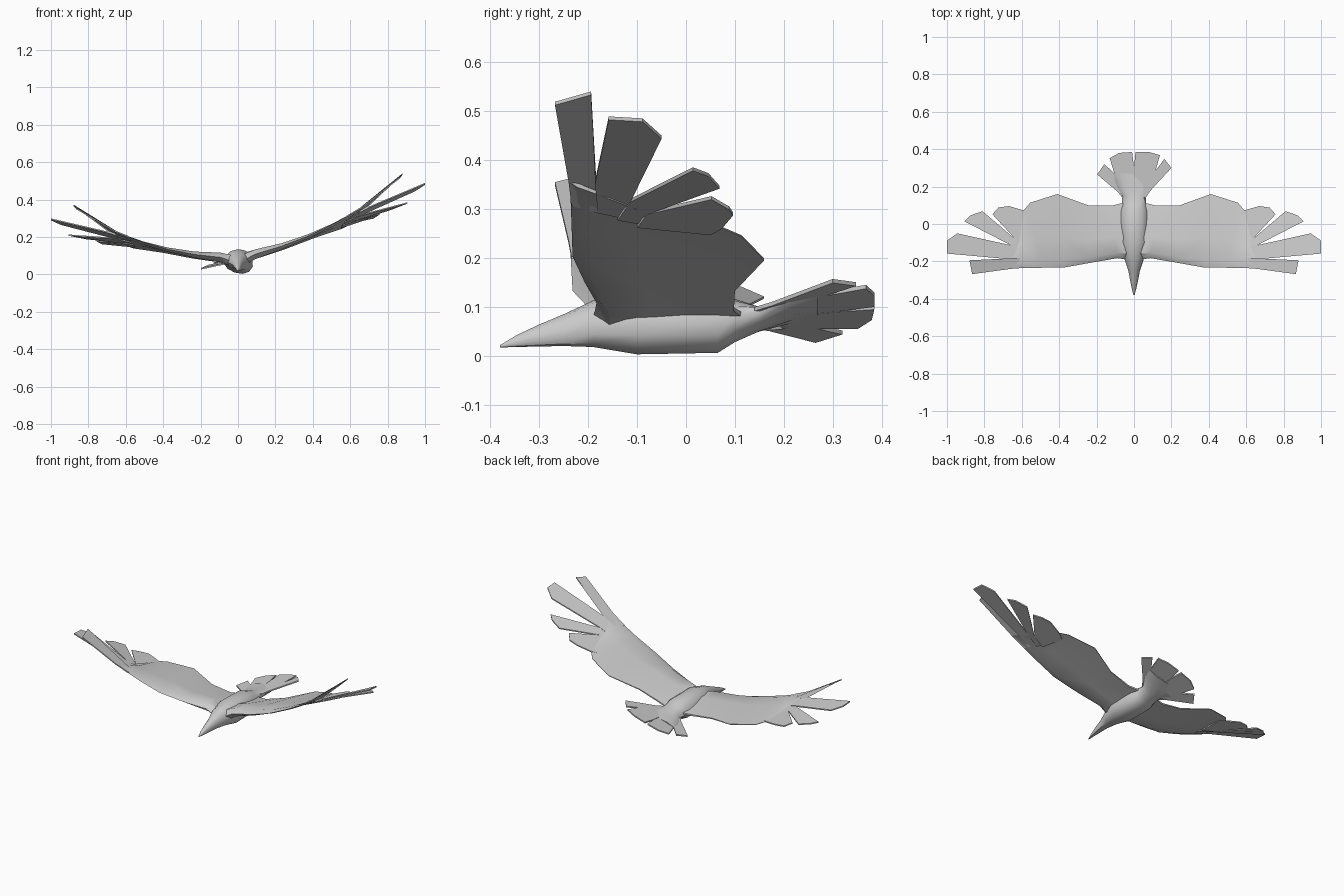
import bpy, bmesh, math


def finish(bm, name):
    bmesh.ops.recalc_face_normals(bm, faces=bm.faces)
    mesh = bpy.data.meshes.new(name)
    bm.to_mesh(mesh)
    bm.free()
    ob = bpy.data.objects.new(name, mesh)
    bpy.context.collection.objects.link(ob)
    bpy.ops.object.select_all(action='DESELECT')
    ob.select_set(True)
    bpy.context.view_layer.objects.active = ob
    bpy.ops.object.shade_smooth_by_angle(angle=math.radians(40))
    return ob


def loft(bm, rings):
    """Skin closed rings of points and cap both ends."""
    vs = [[bm.verts.new(p) for p in r] for r in rings]
    n = len(vs[0])
    for a, b in zip(vs, vs[1:]):
        for i in range(n):
            j = (i + 1) % n
            bm.faces.new((a[i], a[j], b[j], b[i]))
    bm.faces.new(vs[0])
    bm.faces.new(vs[-1])


def feather(bm, pts, t):
    """Thin slab following an outline."""
    loft(bm, [[(x, y, z + d) for x, y, z in pts] for d in (t / 2, -t / 2)])


# Body: y, half width, top z, bottom z, roll slope
sections = [
    (-.38, .003, .022, .017, 0), (-.345, .012, .043, .018, 0),
    (-.30, .021, .064, .019, 0), (-.25, .030, .085, .020, 0),
    (-.19, .050, .113, .018, .05), (-.10, .078, .135, .003, .09),
    (.065, .078, .130, .006, .09), (.10, .066, .116, .028, .15),
    (.15, .062, .100, .050, .25), (.22, .105, .096, .074, .3),
    (.27, .12, .092, .084, .3)]
rings = []
for y, w, top, bot, roll in sections:
    ring = []
    for i in range(12):
        a = math.tau * i / 12
        x = w * math.cos(a)
        h = (top - bot) / 2 * math.sin(a)
        lean = -.35 * min(h, 0)          # belly swings sideways in the bank
        ring.append((x + lean, y, (top + bot) / 2 + h + roll * x * abs(math.cos(a))))
    rings.append(ring)
bm = bmesh.new()
loft(bm, rings)
finish(bm, "body")

# Tail fan: four banked feathers
bm = bmesh.new()
tail = [
    [(0, .15), (.06, .14), (.112, .27), (.138, .368), (.08, .385), (.008, .385), (.001, .31)],
    [(.03, .15), (.062, .14), (.085, .175), (.20, .30), (.162, .348), (.105, .27)],
    [(0, .15), (-.06, .14), (-.105, .27), (-.13, .352), (-.08, .38), (-.01, .385), (-.001, .31)],
    [(-.03, .15), (-.062, .14), (-.085, .17), (-.197, .265), (-.158, .32), (-.1, .265)]]
for f in tail:
    feather(bm, [(x, y, .076 + .1 * (y - .13) + .3 * x) for x, y in f], .008)
finish(bm, "tail_fan")

# Wing stations: leading edge, trailing edge, thickness
stations = [
    ((.03, -.19, .075), (.03, .12, .08), .065),
    ((.09, -.183, .108), (.12, .098, .095), .055),
    ((.23, -.207, .150), (.245, .10, .135), .035),
    ((.37, -.232, .203), (.41, .16, .197), .024),
    ((.50, -.234, .265), (.555, .114, .245), .018),
    ((.60, -.236, .32), (.59, .073, .263), .014),
    ((.66, -.238, .355), (.63, -.08, .292), .009)]
airfoil = [(0, 0), (.1, .5), (.4, .5), (1, .08), (1, -.08), (.4, -.25), (.1, -.45)]

# Separated wing feathers
primaries = [
    [(.58, -.234, .31), (.66, -.240, .358), (.865, -.268, .516), (.88, -.194, .537),
     (.69, -.186, .36), (.58, -.18, .295)],
    [(.58, -.18, .295), (.69, -.186, .355), (1, -.158, .486), (1, -.089, .482),
     (.945, -.05, .447), (.66, -.113, .319), (.57, -.11, .28)],
    [(.57, -.14, .28), (.66, -.113, .318), (.906, .014, .382), (.875, .046, .370),
     (.81, .068, .345), (.635, -.08, .292), (.57, -.08, .27)],
    [(.56, -.1, .265), (.635, -.08, .292), (.757, .052, .323), (.725, .088, .302),
     (.67, .096, .29), (.59, .073, .263), (.55, .05, .25)]]

for side, name in ((1, "right_wing"), (-1, "left_wing")):
    # the bank lowers the left wing
    def place(p, s=side):
        x, y, z = p
        return (s * x, y, z if s > 0 else z - .19 * x)

    bm = bmesh.new()
    loft(bm, [[place([a + (b - a) * u + (v * t if k == 2 else 0)
                      for k, (a, b) in enumerate(zip(le, te))])
               for u, v in airfoil] for le, te, t in stations])
    for f in primaries:
        feather(bm, [place(p) for p in f], .007)
    finish(bm, name)
